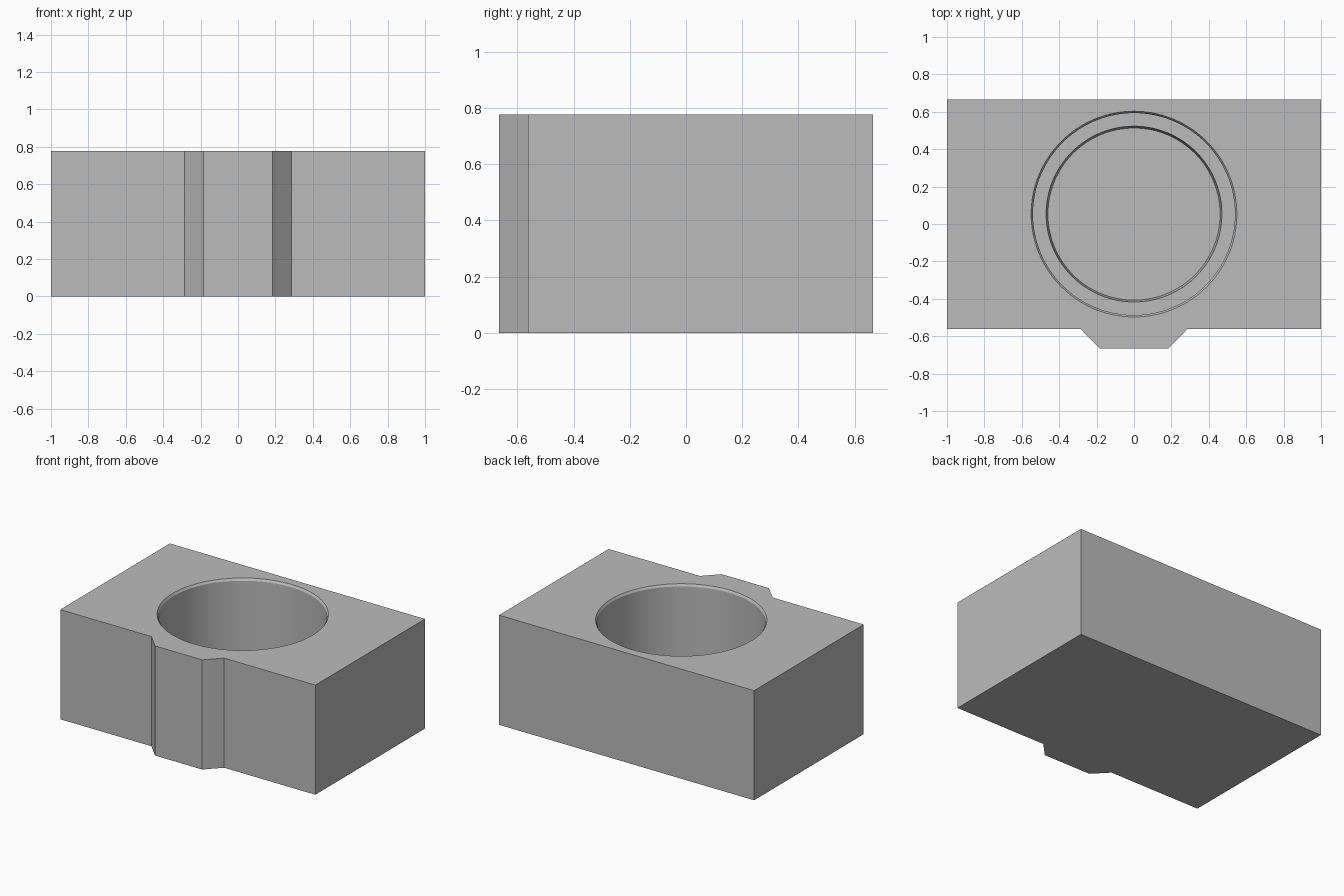
import bpy
import bmesh
import math

cube = bpy.data.objects.get("Cube")
if cube:
    bpy.data.objects.remove(cube, do_unlink=True)

HEIGHT = 0.777
CENTRE_Y = 0.053
SEGMENTS = 128
BASE_Z = 0.02

grey = bpy.data.materials.new("plain grey")
grey.use_nodes = True
colour = (0.5, 0.5, 0.5, 1)
grey.diffuse_color = colour
grey.node_tree.nodes["Principled BSDF"].inputs["Base Color"].default_value = colour


def make_object(name, bm):
    bmesh.ops.recalc_face_normals(bm, faces=bm.faces)
    mesh = bpy.data.meshes.new(name)
    bm.to_mesh(mesh)
    bm.free()
    mesh.materials.append(grey)
    obj = bpy.data.objects.new(name, mesh)
    bpy.context.collection.objects.link(obj)
    return obj


def extrude_outline(name, outline, height):
    bm = bmesh.new()
    face = bm.faces.new([bm.verts.new((x, y, 0)) for x, y in outline])
    top = bmesh.ops.extrude_face_region(bm, geom=[face])["geom"]
    verts = [v for v in top if isinstance(v, bmesh.types.BMVert)]
    bmesh.ops.translate(bm, verts=verts, vec=(0, 0, height))
    return make_object(name, bm)


def lathe(name, profile):
    """Revolve (radius, height) points that start and end on the axis."""
    bm = bmesh.new()
    verts = [bm.verts.new((r, 0, z)) for r, z in profile]
    edges = [bm.edges.new(pair) for pair in zip(verts, verts[1:])]
    bmesh.ops.spin(bm, geom=verts + edges, cent=(0, 0, 0), axis=(0, 0, 1),
                   angle=math.tau, steps=SEGMENTS, use_duplicate=False)
    bmesh.ops.remove_doubles(bm, verts=bm.verts, dist=0.0001)
    obj = make_object(name, bm)
    obj.location.y = CENTRE_Y
    return obj


# Block with a chamfered raised panel on the front
right_half = [(0.185, -0.665), (0.285, -0.562), (1, -0.562), (1, 0.665)]
left_half = [(-x, y) for x, y in reversed(right_half)]
block = extrude_outline("holder_block", right_half + left_half, HEIGHT)

# Round socket cut into the block
cutter = lathe("socket_cutter", [(0, BASE_Z), (0.6, BASE_Z), (0.6, 1), (0, 1)])
cutter.hide_render = True
cutter.hide_viewport = True
cut = block.modifiers.new("socket", "BOOLEAN")
cut.operation = "DIFFERENCE"
cut.solver = "EXACT"
cut.object = cutter

# Cup liner: flush rim, small lip chamfer, straight wall, ledge and sunken floor
liner = lathe("cup_liner", [
    (0, BASE_Z), (0.6, BASE_Z), (0.6, HEIGHT), (0.55, HEIGHT),
    (0.54, HEIGHT - 0.015), (0.54, 0.12), (0.47, 0.12),
    (0.46, 0.06), (0, 0.06)])

bpy.ops.object.select_all(action="DESELECT")
liner.select_set(True)
bpy.context.view_layer.objects.active = liner
bpy.ops.object.shade_smooth_by_angle(angle=math.radians(25))
